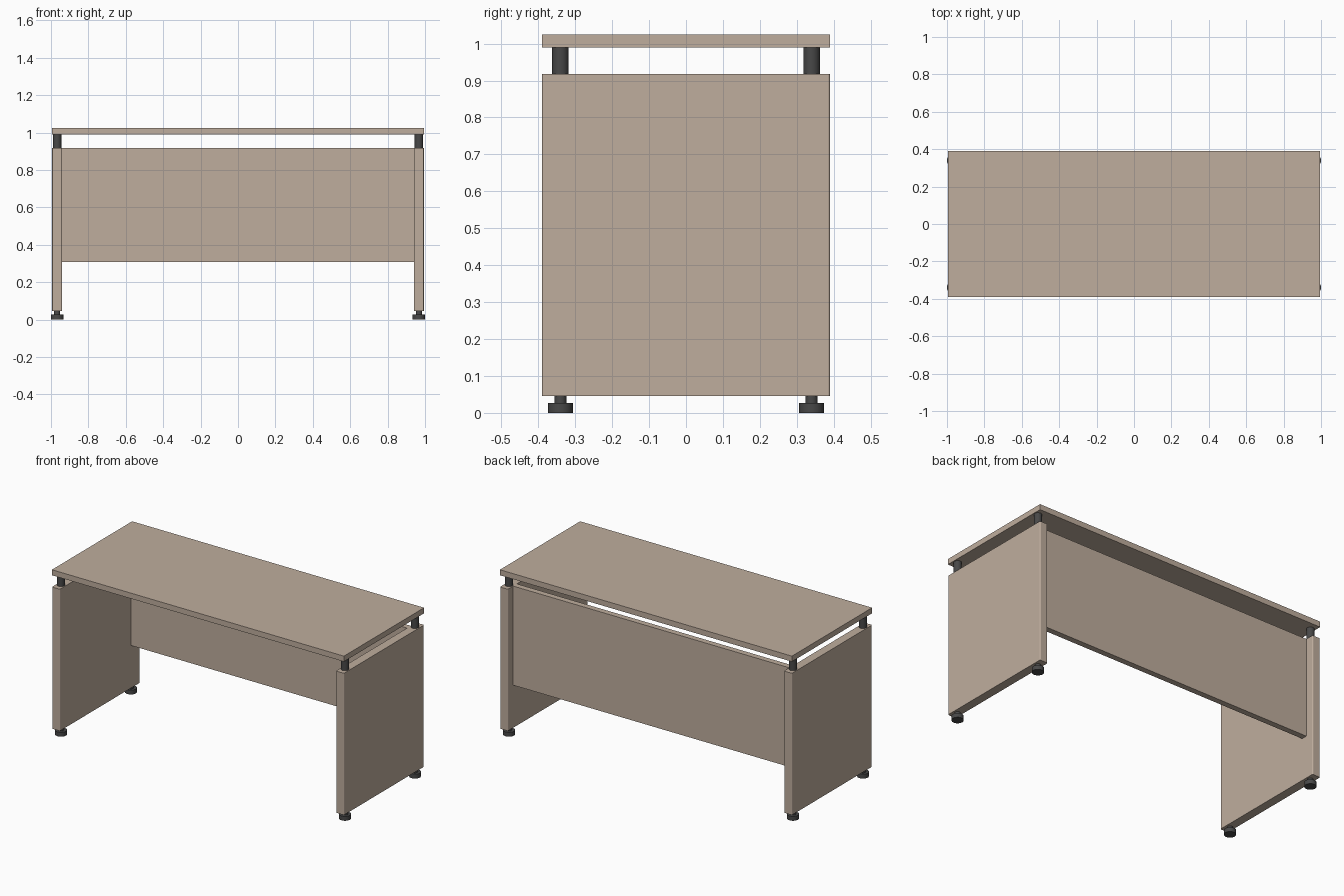
import bpy, math

if "Cube" in bpy.data.objects:
    bpy.data.objects.remove(bpy.data.objects["Cube"])


def material(name, rgb):
    m = bpy.data.materials.new(name)
    m.diffuse_color = (*rgb, 1)
    m.use_nodes = True
    m.node_tree.nodes["Principled BSDF"].inputs["Base Color"].default_value = m.diffuse_color
    return m


wood = material("pale_wood", (0.52, 0.42, 0.34))
metal = material("dark_metal", (0.065, 0.065, 0.065))


def box(name, lo, hi):
    bpy.ops.mesh.primitive_cube_add(size=1, location=[(a + b) / 2 for a, b in zip(lo, hi)])
    o = bpy.context.object
    o.name = name
    o.scale = [b - a for a, b in zip(lo, hi)]
    bpy.ops.object.transform_apply(location=False, rotation=False, scale=True)
    o.data.materials.append(wood)
    return o


def cylinder(name, x, y, z0, z1, r):
    bpy.ops.mesh.primitive_cylinder_add(vertices=32, radius=r, depth=z1 - z0,
                                        location=(x, y, (z0 + z1) / 2))
    o = bpy.context.object
    o.name = name
    o.data.materials.append(metal)
    bpy.ops.object.shade_smooth_by_angle(angle=math.radians(35))
    return o


def round_vertical_edges(o, width):
    # weight only the upright edges
    attr = o.data.attributes.new("bevel_weight_edge", 'FLOAT', 'EDGE')
    for e in o.data.edges:
        a, b = (o.data.vertices[i].co for i in e.vertices)
        attr.data[e.index].value = 1.0 if abs(a.z - b.z) > 0.1 else 0.0
    m = o.modifiers.new("rounded_edges", 'BEVEL')
    m.limit_method = 'WEIGHT'
    m.width = width
    m.segments = 4
    bpy.ops.object.shade_smooth_by_angle(angle=math.radians(35))


# Top and recessed back panel
box("desk_top", (-0.994, -0.39, 0.99), (0.994, 0.39, 1.024))
box("modesty_panel", (-0.942, 0.302, 0.308), (0.942, 0.338, 0.918))

for side, sx in (("left", -1), ("right", 1)):
    # Side panel legs
    xs = sorted((sx * 0.94, sx * 0.994))
    leg = box(side + "_side_panel", (xs[0], -0.39, 0.046), (xs[1], 0.39, 0.918))
    round_vertical_edges(leg, 0.006)
    # Metal spacers above, levelling feet below
    for end, sy in (("front", -1), ("back", 1)):
        tag = f"{end}_{side}_"
        x, y = sx * 0.967, sy * 0.34
        cylinder(tag + "spacer", x, y, 0.917, 0.991, 0.0222)
        cylinder(tag + "foot_stem", x, y, 0.02, 0.048, 0.016)
        cylinder(tag + "foot", x, y, 0.0, 0.027, 0.0335)
